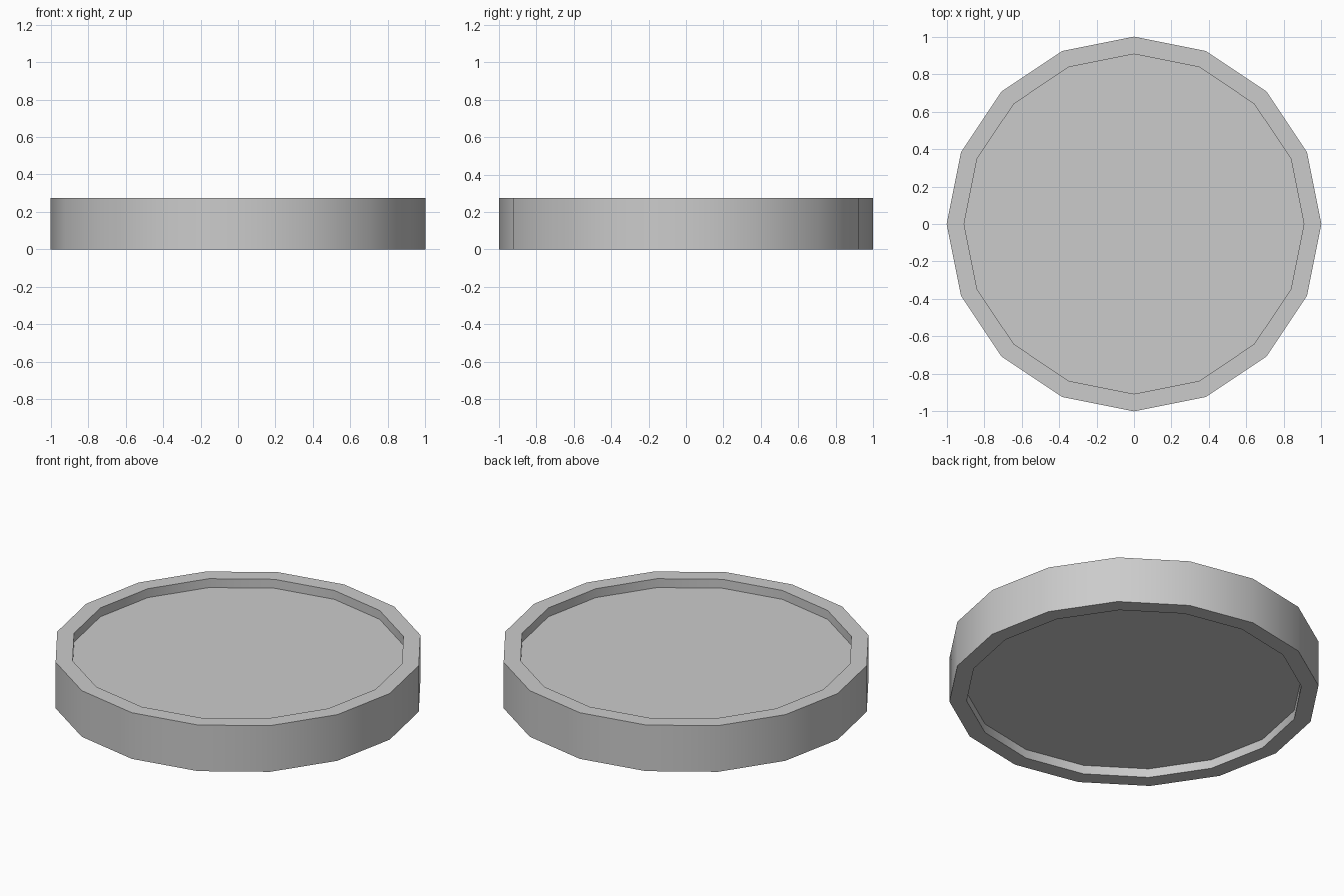
import bpy, bmesh, math
from mathutils import Matrix

if "Cube" in bpy.data.objects:
    bpy.data.objects.remove(bpy.data.objects["Cube"])

SIDES, RADIUS, HEIGHT = 16, 1.0, 0.275
INNER, DEPTH = 0.907, 0.053

bm = bmesh.new()

# Coin body: 16-sided disc standing on the ground
bmesh.ops.create_cone(bm, cap_ends=True, segments=SIDES, radius1=RADIUS,
                      radius2=RADIUS, depth=HEIGHT,
                      matrix=Matrix.Translation((0, 0, HEIGHT / 2)))


def sink_cap(face):
    """Extrude a cap inward to make a flat rim, then sink it as a recess."""
    into = -face.normal.z * DEPTH
    for scale, dz in ((INNER, 0), (1, into)):
        new = bmesh.ops.extrude_discrete_faces(bm, faces=[face])["faces"]
        face = new[0]
        bmesh.ops.scale(bm, verts=face.verts, vec=(scale, scale, 1))
        bmesh.ops.translate(bm, verts=face.verts, vec=(0, 0, dz))


# Recess on both faces of the coin
bm.normal_update()
for cap in [f for f in bm.faces if abs(f.normal.z) > 0.9]:
    sink_cap(cap)
bmesh.ops.recalc_face_normals(bm, faces=bm.faces)

mesh = bpy.data.meshes.new("rimmed_coin")
bm.to_mesh(mesh)
bm.free()
coin = bpy.data.objects.new("rimmed_coin", mesh)
bpy.context.collection.objects.link(coin)

# Smooth round walls, sharp rim edges
bpy.context.view_layer.objects.active = coin
coin.select_set(True)
bpy.ops.object.shade_smooth_by_angle(angle=math.radians(30))
